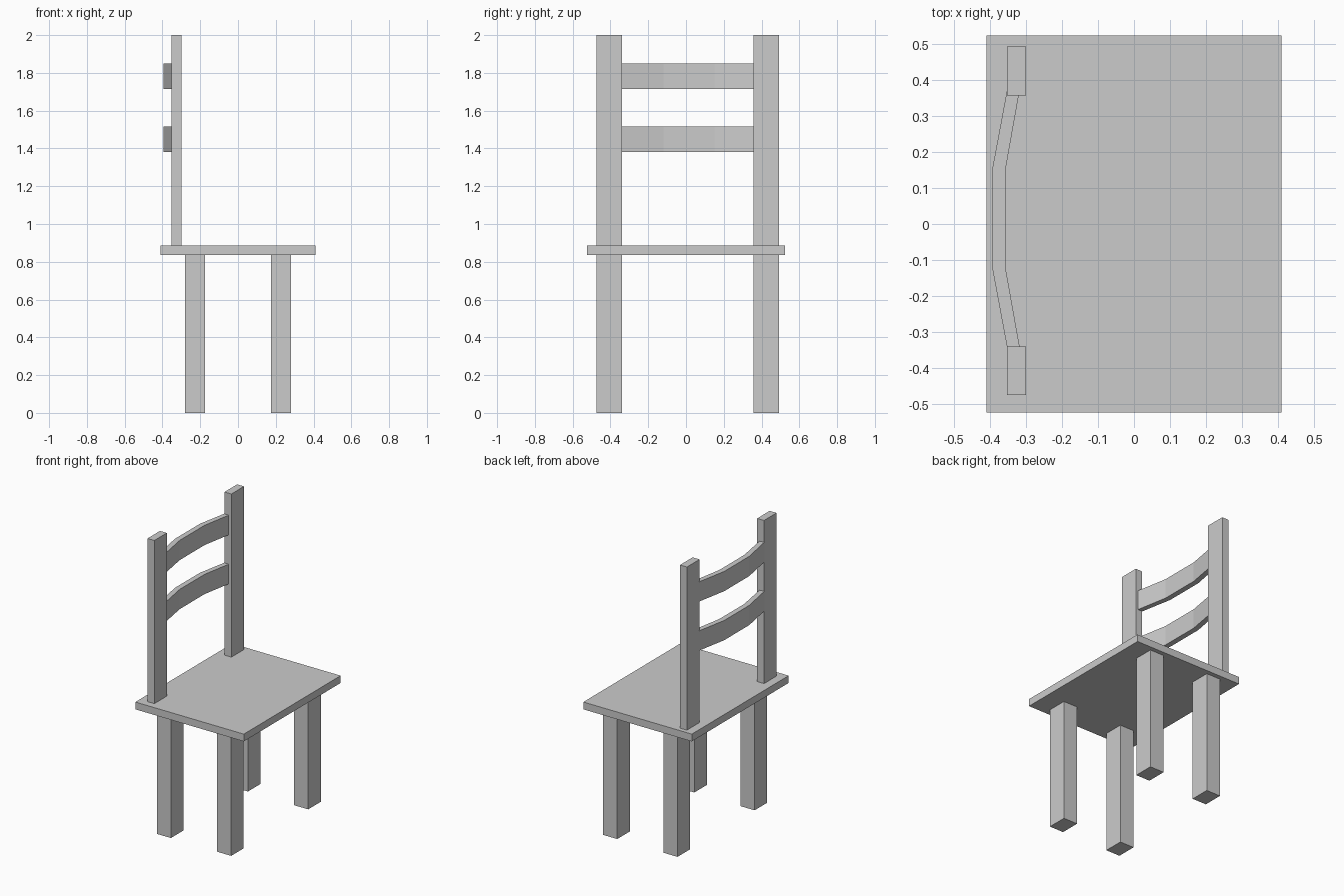
import bpy

if "Cube" in bpy.data.objects:
    bpy.data.objects.remove(bpy.data.objects["Cube"])


def prism(name, outline, z0, z1):
    """Extrude a counter-clockwise xy outline from z0 to z1."""
    n = len(outline)
    verts = [(x, y, z) for z in (z0, z1) for x, y in outline]
    faces = [(i, (i + 1) % n, n + (i + 1) % n, n + i) for i in range(n)]
    faces += [tuple(reversed(range(n))), tuple(range(n, 2 * n))]
    mesh = bpy.data.meshes.new(name)
    mesh.from_pydata(verts, [], faces)
    obj = bpy.data.objects.new(name, mesh)
    bpy.context.collection.objects.link(obj)
    return obj


def box(name, x0, x1, y0, y1, z0, z1):
    return prism(name, [(x0, y0), (x1, y0), (x1, y1), (x0, y1)], z0, z1)


SEAT_BOTTOM, SEAT_TOP = 0.835, 0.885

# Seat board
box("seat", -0.41, 0.41, -0.523, 0.523, SEAT_BOTTOM, SEAT_TOP)

# Legs and back posts on each side (the chair faces +x)
for side, y0, y1 in (("right", -0.475, -0.34), ("left", 0.357, 0.493)):
    box(f"front_leg_{side}", 0.175, 0.281, y0, y1, 0, SEAT_BOTTOM)
    box(f"rear_leg_{side}", -0.281, -0.175, y0, y1, 0, SEAT_BOTTOM)
    box(f"back_post_{side}", -0.352, -0.3, y0, y1, SEAT_TOP, 2.0)

# Bent back slats: three straight segments, ends let into the posts
outer = [(-0.351, 0.38), (-0.394, 0.15), (-0.394, -0.12), (-0.351, -0.35)]
inner = [(-0.316, -0.35), (-0.357, -0.12), (-0.357, 0.15), (-0.316, 0.38)]
for name, z0 in (("lower_slat", 1.38), ("upper_slat", 1.715)):
    prism(name, outer + inner, z0, z0 + 0.135)
